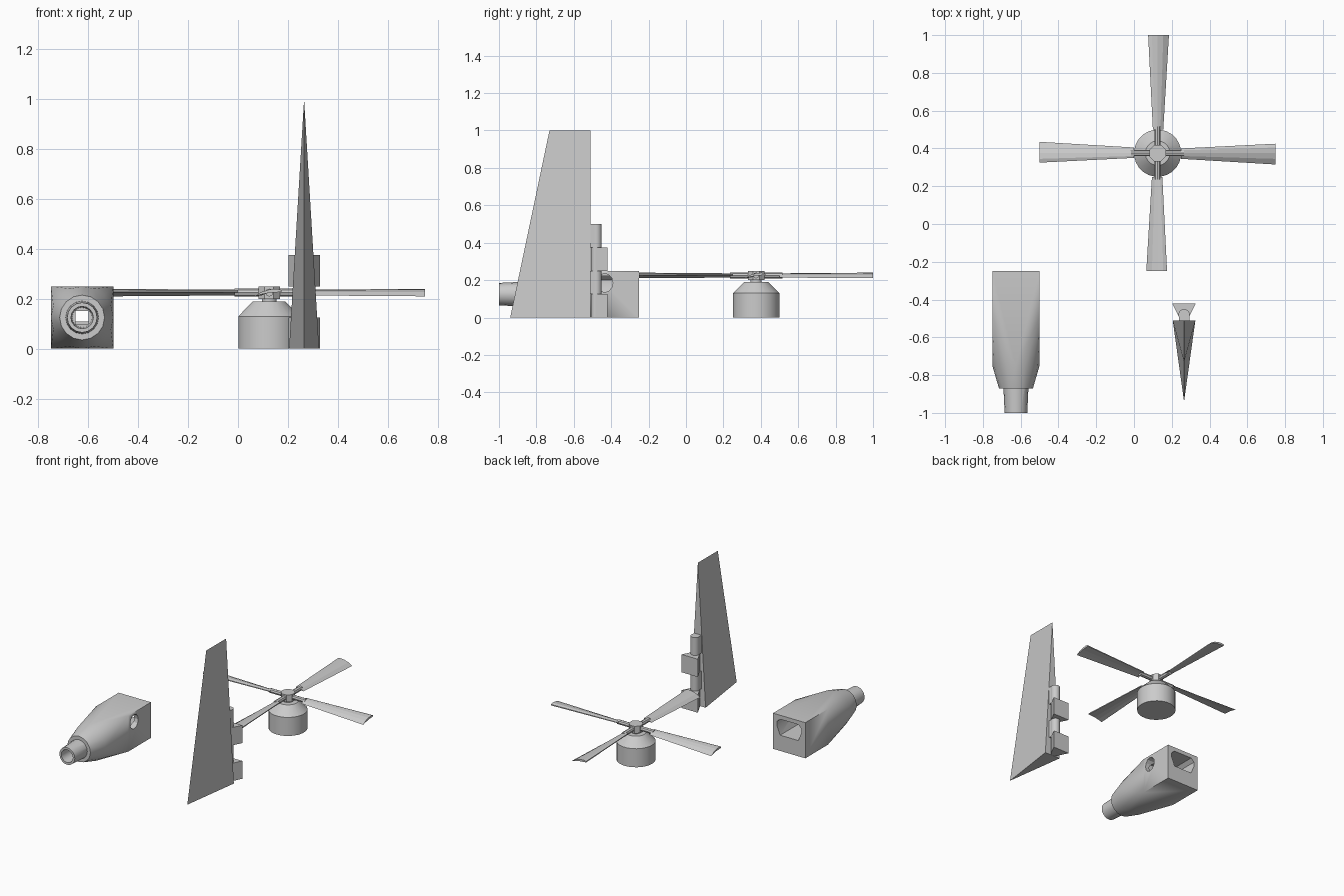
import bpy, bmesh
from math import pi, cos, sin
from mathutils import Matrix, Vector

if "Cube" in bpy.data.objects:
    bpy.data.objects.remove(bpy.data.objects["Cube"])


def make(name, bm, smooth=False):
    bmesh.ops.recalc_face_normals(bm, faces=bm.faces)
    me = bpy.data.meshes.new(name)
    bm.to_mesh(me)
    bm.free()
    ob = bpy.data.objects.new(name, me)
    bpy.context.collection.objects.link(ob)
    bpy.ops.object.select_all(action='DESELECT')
    ob.select_set(True)
    bpy.context.view_layer.objects.active = ob
    if smooth:
        bpy.ops.object.shade_smooth_by_angle(angle=0.6)
    return ob


def loft(name, rings, smooth=False):
    """Join matching rings of points and cap both ends."""
    bm = bmesh.new()
    vs = [[bm.verts.new(p) for p in ring] for ring in rings]
    n = len(vs[0])
    for a, b in zip(vs, vs[1:]):
        for i in range(n):
            j = (i + 1) % n
            bm.faces.new((a[i], a[j], b[j], b[i]))
    bm.faces.new(vs[0])
    bm.faces.new(vs[-1])
    return make(name, bm, smooth)


def circle_z(c, r, z, n):
    return [(c[0] + r * cos(2 * pi * (i + .5) / n), c[1] + r * sin(2 * pi * (i + .5) / n), z) for i in range(n)]


def circle_y(c, r, y, n=16):
    return [(c[0] + r * cos(2 * pi * i / n), y, c[1] + r * sin(2 * pi * i / n)) for i in range(n)]


def prism(name, outline, z0, z1):
    return loft(name, [[(x, y, z) for x, y in outline] for z in (z0, z1)])


def boolean(ob, other, op):
    m = ob.modifiers.new(op, 'BOOLEAN')
    m.operation, m.object, m.solver = op, other, 'EXACT'
    bpy.ops.object.select_all(action='DESELECT')
    ob.select_set(True)
    bpy.context.view_layer.objects.active = ob
    bpy.ops.object.modifier_apply(modifier=m.name)
    bpy.data.objects.remove(other)


# Rotor: base, hub and four blades
R = (0.125, 0.375)
loft("rotor_base", [circle_z(R, r, z, 24) for r, z in
                    ((.125, 0), (.125, .13), (.065, .19), (.03, .19), (.03, .202))], True)
loft("rotor_hub", [circle_z(R, .047, z, 8) for z in (.2, .25)])

SECTION = [(-.06, -.015), (-.03, .003), (0, .012), (.03, .015), (.05, .010),
           (.05, .003), (.03, .001), (0, -.001), (-.03, -.007)]
for k in range(4):
    turn = Matrix.Translation((R[0], R[1], .225)) @ Matrix.Rotation(k * pi / 2, 4, 'Z')
    loft(f"blade_{k + 1}", [[turn @ Vector((x, y * w, z * h)) for y, z in SECTION]
                            for x, w, h in ((.125, .5, .75), (.625, 1, 1))])
    loft(f"blade_shaft_{k + 1}", [[turn @ Vector((x, .016 * cos(a * pi / 4), .016 * sin(a * pi / 4)))
                                   for a in range(8)] for x in (.03, .14)])

# Tail fin: triangular foot narrowing to a straight top edge
FX = .265
bm = bmesh.new()
a, b, c, d, e = [bm.verts.new(p) for p in ((FX - .06, -.51, 0), (FX + .06, -.51, 0), (FX, -.94, 0),
                                          (FX, -.73, 1), (FX, -.51, 1))]
for f in ((a, b, c), (a, b, e), (a, c, d, e), (b, c, d, e)):
    bm.faces.new(f)
make("tail_fin", bm)

# Hinge: pin, webs and wedge-shaped mounts
loft("hinge_pin", [circle_z((FX, -.48), .03, z, 12) for z in (0, .5)], True)
for k, z in enumerate((.0, .25)):
    prism(f"hinge_mount_{k + 1}", [(FX - .03, -.485), (FX + .03, -.485), (FX + .063, -.42), (FX - .063, -.42)],
          z, z + .125)
    prism(f"hinge_web_{k + 1}", [(FX - .028, -.512), (FX + .028, -.512), (FX + .028, -.48), (FX - .028, -.48)],
          z + .125, z + .25)

# Body: square block blending into a round tapered front
C = (-.625, .125)
bm = bmesh.new()
pts = [(C[0] + sx * .125, y, C[1] + sz * .125) for sx in (-1, 1) for sz in (-1, 1) for y in (-.5, -.25)]
for r, y in ((.125, -.62), (.125, -.75), (.09, -.87)):
    pts += circle_y(C, r, y)
for p in pts:
    bm.verts.new(p)
bmesh.ops.convex_hull(bm, input=bm.verts[:])
body = make("turret_body", bm)
boolean(body, loft("nozzle", [circle_y(C, .067, -.85), circle_y(C, .06, -1)]), 'UNION')

# Openings: nozzle bore, narrow channel, rear window and side port
boolean(body, loft("bore", [circle_y(C, .046, -1.05), circle_y(C, .04, -.8)]), 'DIFFERENCE')
sq = [(-1, -1), (1, -1), (1, 1), (-1, 1)]
boolean(body, loft("channel", [[(C[0] + sx * .026, y, C[1] + sz * .026) for sx, sz in sq]
                               for y in (-.82, -.45)]), 'DIFFERENCE')
window = [(-.07, .11), (.07, .11), (.095, .17), (.095, .2), (.07, .222), (-.07, .222), (-.095, .2), (-.095, .17)]
boolean(body, loft("window", [[(C[0] + x, y, z) for x, z in window] for y in (-.49, -.2)]), 'DIFFERENCE')
boolean(body, loft("port", [[(x, -.435 + .044 * cos(i * pi / 6), .185 + .05 * sin(i * pi / 6))
                             for i in range(12)] for x in (-.6, -.45)]), 'DIFFERENCE')
body.select_set(True)
bpy.context.view_layer.objects.active = body
bpy.ops.object.shade_smooth_by_angle(angle=0.45)
